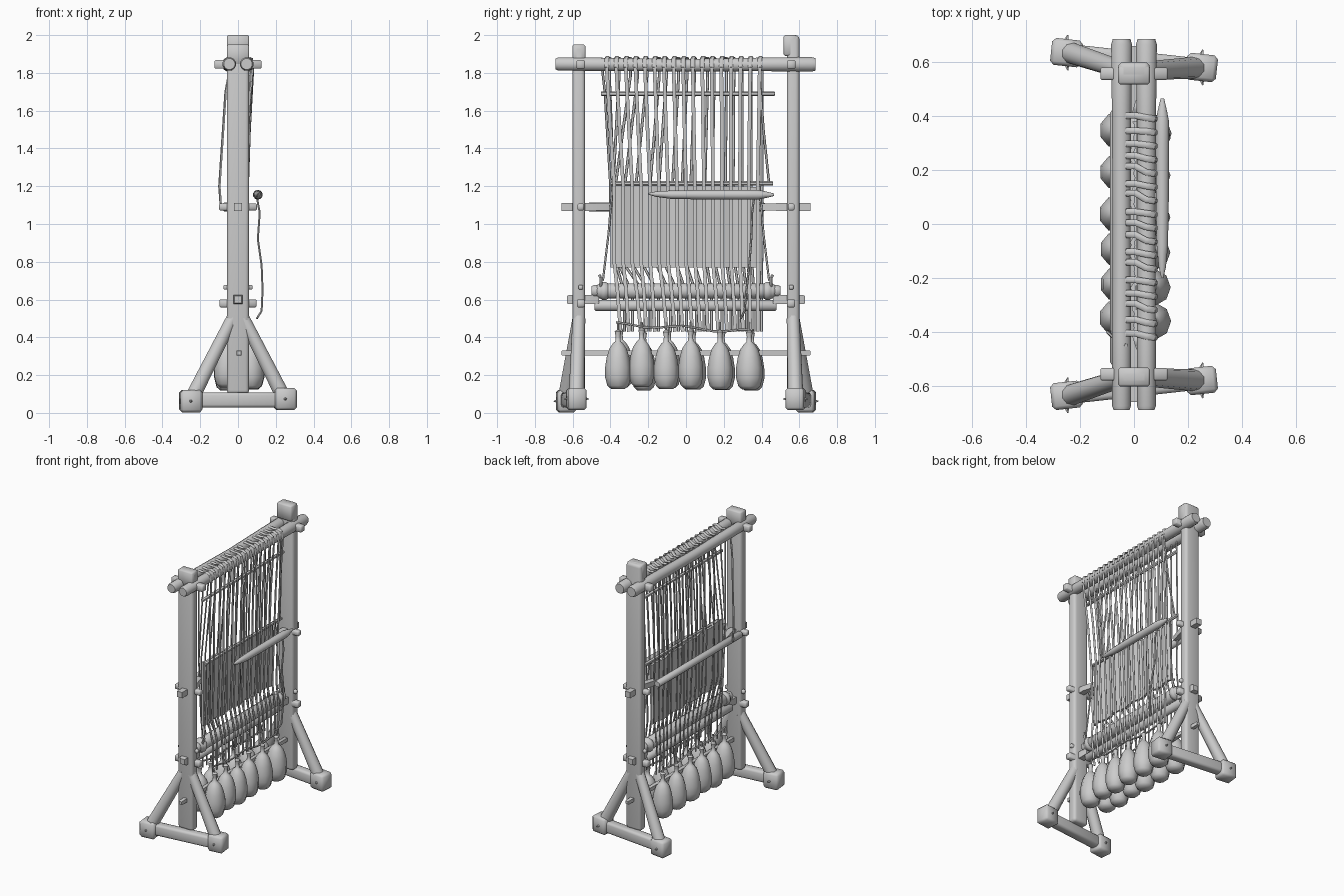
import bpy, bmesh, math, random
from mathutils import Vector

random.seed(4)
if "Cube" in bpy.data.objects:
    bpy.data.objects.remove(bpy.data.objects["Cube"])

mat = bpy.data.materials.new("plain grey")
mat.use_nodes = True
grey = (0.6, 0.6, 0.6, 1)
mat.diffuse_color = grey
mat.node_tree.nodes["Principled BSDF"].inputs["Base Color"].default_value = grey


def finish(name, bm):
    bmesh.ops.recalc_face_normals(bm, faces=bm.faces)
    me = bpy.data.meshes.new(name)
    bm.to_mesh(me)
    bm.free()
    me.materials.append(mat)
    ob = bpy.data.objects.new(name, me)
    bpy.context.collection.objects.link(ob)
    bpy.ops.object.select_all(action='DESELECT')
    ob.select_set(True)
    bpy.context.view_layer.objects.active = ob
    bpy.ops.object.shade_smooth_by_angle(angle=math.radians(50))
    return ob


def sweep(bm, points, radii, sides=8, flat=1.0):
    """Sweep a ring along a path; flat squashes it across the path's x side."""
    pts = [Vector(p) for p in points]
    if not isinstance(radii, (list, tuple)):
        radii = [radii] * len(pts)
    rings = []
    for i, p in enumerate(pts):
        d = (pts[min(i + 1, len(pts) - 1)] - pts[max(i - 1, 0)]).normalized()
        ref = Vector((0, 1, 0)) if abs(d.y) < 0.8 else Vector((0, 0, 1))
        a = d.cross(ref).normalized()
        b = d.cross(a)
        ring = []
        for k in range(sides):
            t = math.tau * (k + 0.5) / sides
            ring.append(bm.verts.new(p + radii[i] * (a * math.cos(t) * flat + b * math.sin(t))))
        rings.append(ring)
    for r, s in zip(rings, rings[1:]):
        for k in range(sides):
            bm.faces.new((r[k], r[k - 1], s[k - 1], s[k]))
    bm.faces.new(rings[0])
    bm.faces.new(rings[-1])


def tube(name, points, radii, sides=8, flat=1.0):
    bm = bmesh.new()
    sweep(bm, points, radii, sides, flat)
    return finish(name, bm)


def log(name, p, q, r, sides=10):
    """A pole with worn, chamfered ends."""
    p, q = Vector(p), Vector(q)
    e = (q - p).normalized() * r * 0.3
    return tube(name, [p, p + e, q - e, q], [r * 0.8, r, r, r * 0.8], sides)


def block(name, centre, size, bevel=0.012, turn=0, segments=1):
    bm = bmesh.new()
    bmesh.ops.create_cube(bm, size=1)
    bmesh.ops.scale(bm, vec=size, verts=bm.verts)
    bmesh.ops.bevel(bm, geom=bm.edges[:], offset=bevel, segments=segments, profile=0.5,
                    affect='EDGES')
    ob = finish(name, bm)
    ob.location = centre
    ob.rotation_euler.z = turn
    return ob


# Frame ends: posts, feet, braces and pegs
for s, side, top in ((-1, "front", 1.95), (1, "back", 2.0)):
    y = 0.567 * s
    block(side + "_post", (0, y, (top + 0.1) / 2), (0.118, 0.066, top - 0.1), 0.02, 0, 3)
    block(side + "_post_head", (0, y - 0.015 * (s > 0), top - 0.055), (0.118, 0.07, 0.11), 0.008)
    lo, hi = Vector((-0.25, 0.635 * s, 0.062)), Vector((0.25, 0.58 * s, 0.074))
    turn = math.atan2(hi.y - lo.y, hi.x - lo.x)
    block(side + "_foot_rail", (lo + hi) / 2, (0.5, 0.066, 0.08), 0.016, turn, 2)
    for end, tag in ((lo, "right"), (hi, "left")):
        block(f"{side}_{tag}_foot_block", end, (0.115, 0.1, 0.118), 0.014, turn)
        sx = 1 if end.x > 0 else -1
        tube(f"{side}_{tag}_brace", [(end.x * 0.95, end.y, 0.09), (sx * 0.03, y, 0.5)],
             [0.041, 0.034], 10)
        for n in (-1, 1):
            tube(f"{side}_{tag}_foot_nail", [end + Vector((0, 0.045 * n, 0)),
                 end + Vector((0.005, 0.066 * n, 0))], [0.01, 0.002], 5)
    # pegs driven through the post
    for z, half, w in ((1.845, 0.125, 0.046), (1.09, 0.1, 0.036), (0.58, 0.098, 0.042),
                       (0.665, 0.078, 0.026)):
        block(side + "_cross_peg", (0, y - 0.01 * s, z), (2 * half, w, w), 0.006)
    # arms reaching through the post towards the weaving
    tube(side + "_rod_arm", [(0, 0.66 * s, 1.09), (0, 0.5 * s, 1.09), (-0.03, 0.39 * s, 1.09)],
         [0.029, 0.029, 0.024], 4)
    log(side + "_beam_tenon", (0, 0.46 * s, 0.6), (0, 0.63 * s, 0.6), 0.034, 4)

# Cross beams and rods
for x, tag in ((-0.046, "right"), (0.046, "left")):
    tube(tag + "_top_beam", [(x, -0.69, 1.847), (x, -0.675, 1.847), (x, -0.4, 1.845),
         (x, 0, 1.84), (x, 0.4, 1.845), (x, 0.665, 1.845), (x, 0.685, 1.845)],
         [0.03, 0.036, 0.036, 0.034, 0.037, 0.04, 0.034], 12)
log("cloth_roll", (0.005, -0.47, 0.645), (0.005, 0.47, 0.645), 0.042, 12)
for s in (-1, 1):
    log("roll_collar", (0.005, 0.41 * s, 0.645), (0.005, 0.455 * s, 0.645), 0.05, 12)
    log("roll_axle", (0.005, 0.45 * s, 0.645), (0.005, 0.5 * s, 0.645), 0.034, 8)
log("lower_beam", (-0.01, -0.485, 0.568), (-0.01, 0.48, 0.568), 0.031, 8)
log("back_rod", (-0.065, -0.52, 1.09), (-0.065, 0.42, 1.09), 0.025, 8)
log("weight_rod", (0.005, -0.66, 0.317), (0.005, 0.66, 0.317), 0.018, 4)
log("upper_rod", (0.03, -0.45, 1.69), (0.03, 0.47, 1.69), 0.012, 6)
log("heddle_rod", (0.02, -0.4, 1.215), (0.02, 0.46, 1.215), 0.012, 6)

# Ribbed woven cloth
bm = bmesh.new()
ribs = 56
rows = []
for i in range(ribs + 1):
    y = -0.4 + 0.78 * i / ribs
    x = 0.005 * (i % 2) + 0.008 * math.sin(i * 0.5)
    z_top = 1.225 - 0.03 * i / ribs
    rows.append([bm.verts.new((x + dx, y, z)) for dx, z in
                 ((0.007, 0.77), (0.007, z_top), (-0.009, z_top), (-0.009, 0.77))])
for a, b in zip(rows, rows[1:]):
    for k in range(4):
        bm.faces.new((a[k], a[k - 1], b[k - 1], b[k]))
bm.faces.new(rows[0])
bm.faces.new(rows[-1])
finish("woven_cloth", bm)

# Warp threads, looped over the top beams on both sides
warp = bmesh.new()
count = 17
for i in range(count):
    t = i / (count - 1)
    y0 = -0.42 + 0.81 * t
    ym = -0.38 + 0.76 * t
    y1 = -0.34 + 0.73 * t + random.uniform(-0.012, 0.012)
    j = random.uniform(-0.006, 0.006)
    sweep(warp, [(0.05 + j, y1, 0.43), (0.055, (y1 + ym) / 2, 0.65), (0.035 + j, ym, 0.8),
                 (0.05 + j, ym, 1.2), (0.06 + j, (y0 + ym) / 2, 1.5), (0.082, y0, 1.83)],
          0.01, 5, 0.4)
    yw = y0 + random.uniform(0.005, 0.03)
    sweep(warp, [(0.082, y0, 1.83), (0.074, y0, 1.875), (0.045, y0 + 0.004, 1.885),
                 (0.005, yw, 1.872), (-0.03, yw, 1.878)], 0.012, 6, 0.5)
    # the rear threads fan out towards one edge
    yb = max(-0.385, yw - 0.1 * (1 - t) ** 2)
    sweep(warp, [(-0.03, yw, 1.878), (-0.025, yw, 1.78), (-0.035 + j, yb, 1.22),
                 (-0.025, yb, 0.85), (-0.05, y1 + 0.02, 0.63), (-0.045 + j, y1 + 0.02, 0.43)],
          0.008, 5, 0.4)
finish("warp_threads", warp)

# Hanging weights in two rows
profile = [(0.122, 0.038), (0.14, 0.058), (0.185, 0.07), (0.235, 0.07), (0.29, 0.061),
           (0.335, 0.047), (0.362, 0.028), (0.374, 0.015), (0.4, 0.013), (0.425, 0.018),
           (0.435, 0.008)]
for x, shift, tag in ((0.068, 0, "left"), (-0.06, 0.012, "right")):
    for y in (-0.36, -0.235, -0.105, 0.025, 0.18, 0.335):
        f = random.uniform(0.93, 1.05)
        dz = random.uniform(-0.004, 0.015)
        tube(tag + "_weight", [(x, y + shift, z + dz) for z, r in profile],
             [r * f for z, r in profile], 9)
        tube(tag + "_weight_cord", [(x, y + shift, 0.43), (x * 0.8, y, 0.48)], 0.006, 5)
    tube(tag + "_spacing_cord", [(x * 0.85, -0.37 + 0.073 * k,
         0.47 - 0.004 * k + 0.01 * math.cos(k * 1.3)) for k in range(11)], 0.006, 5)

# Shuttle with its trailing yarn
tube("shuttle", [(0.105, -0.2, 1.16), (0.105, -0.16, 1.158), (0.105, -0.08, 1.155),
     (0.105, 0.08, 1.155), (0.105, 0.3, 1.155), (0.105, 0.38, 1.155), (0.105, 0.42, 1.155),
     (0.105, 0.465, 1.155)], [0.004, 0.014, 0.022, 0.025, 0.026, 0.026, 0.018, 0.007], 10)
tube("shuttle_yarn", [(0.1, 0.36, 1.14), (0.115, 0.35, 1.06), (0.105, 0.345, 0.92),
     (0.125, 0.335, 0.78), (0.13, 0.32, 0.65), (0.125, 0.31, 0.54), (0.1, 0.29, 0.5)], 0.006, 6)

# Side cords tying rods and roll to the beams
tube("front_upper_cord", [(-0.03, -0.45, 1.88), (-0.065, -0.43, 1.7), (-0.098, -0.4, 1.2),
     (-0.09, -0.4, 1.09)], 0.007, 5)
tube("back_upper_cord", [(0.07, 0.385, 1.85), (0.05, 0.41, 1.5), (0.02, 0.44, 1.21)], 0.007, 5)
for s in (-1, 1):
    tube("lower_side_cord", [(0.02, 0.39 * s, 1.2), (0.03, 0.41 * s, 0.95), (0.04, 0.44 * s, 0.7)],
         0.006, 5)
    tube("roll_tie", [(0.03, 0.45 * s, 0.66), (0.05, 0.45 * s, 0.71), (0.04, 0.458 * s, 0.73)],
         0.008, 5)
